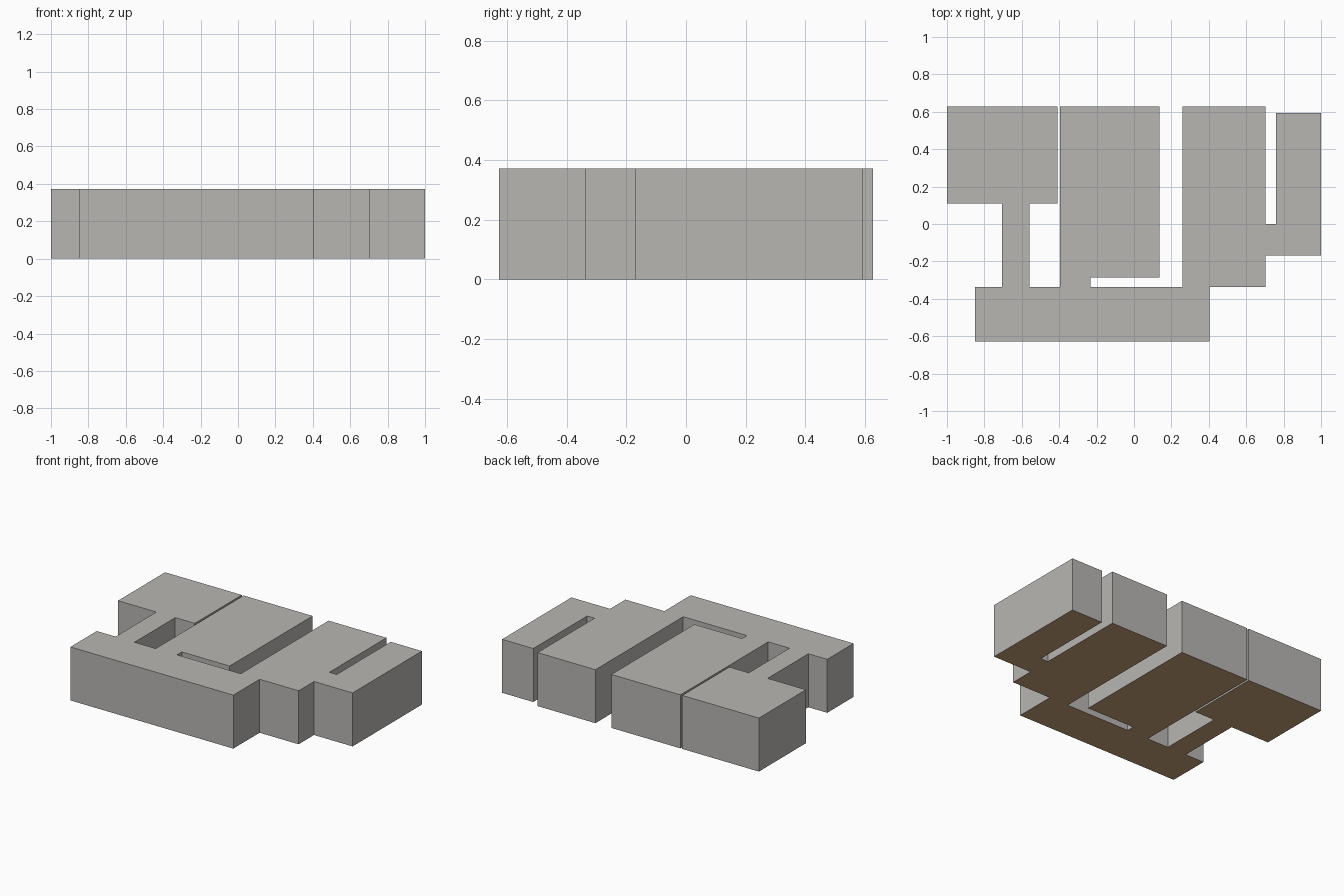
import bpy, bmesh

if "Cube" in bpy.data.objects:
    bpy.data.objects.remove(bpy.data.objects["Cube"])

HEIGHT = 0.372


def material(name, rgb):
    m = bpy.data.materials.new(name)
    m.diffuse_color = (*rgb, 1.0)
    m.use_nodes = True
    m.node_tree.nodes["Principled BSDF"].inputs["Base Color"].default_value = m.diffuse_color
    return m


grey = material("concrete grey", (0.48, 0.47, 0.45))
brown = material("underside brown", (0.58, 0.36, 0.20))

# Building footprint, counter-clockwise from the back left corner
outline = [
    # left wing, its narrow link and the front bar
    (-1, .627), (-1, .11), (-.705, .11), (-.705, -.338), (-.85, -.338),
    (-.85, -.627), (.403, -.627),
    # stepped right side and outer right wing
    (.403, -.338), (.703, -.338), (.703, -.169), (1, -.169), (1, .593),
    (.76, .593), (.76, 0), (.703, 0),
    # inner right wing and the open court
    (.703, .627), (.258, .627), (.258, -.338), (-.232, -.338), (-.232, -.285),
    (.135, -.285),
    # centre wing, narrow gap and small court
    (.135, .627), (-.396, .627), (-.396, -.338), (-.56, -.338), (-.56, .11),
    (-.41, .11), (-.41, .627),
]

# Extrude the footprint to a flat-roofed block
bm = bmesh.new()
base = bm.faces.new([bm.verts.new((x, y, 0)) for x, y in outline])
ext = bmesh.ops.extrude_face_region(bm, geom=[base], use_keep_orig=True)
top = [v for v in ext["geom"] if isinstance(v, bmesh.types.BMVert)]
bmesh.ops.translate(bm, verts=top, vec=(0, 0, HEIGHT))
bmesh.ops.recalc_face_normals(bm, faces=bm.faces)

# Brown underside, grey everywhere else
for f in bm.faces:
    f.material_index = 1 if all(v.co.z < 0.001 for v in f.verts) else 0

mesh = bpy.data.meshes.new("building_block")
bm.to_mesh(mesh)
bm.free()
mesh.materials.append(grey)
mesh.materials.append(brown)
obj = bpy.data.objects.new("building_block", mesh)
bpy.context.collection.objects.link(obj)
